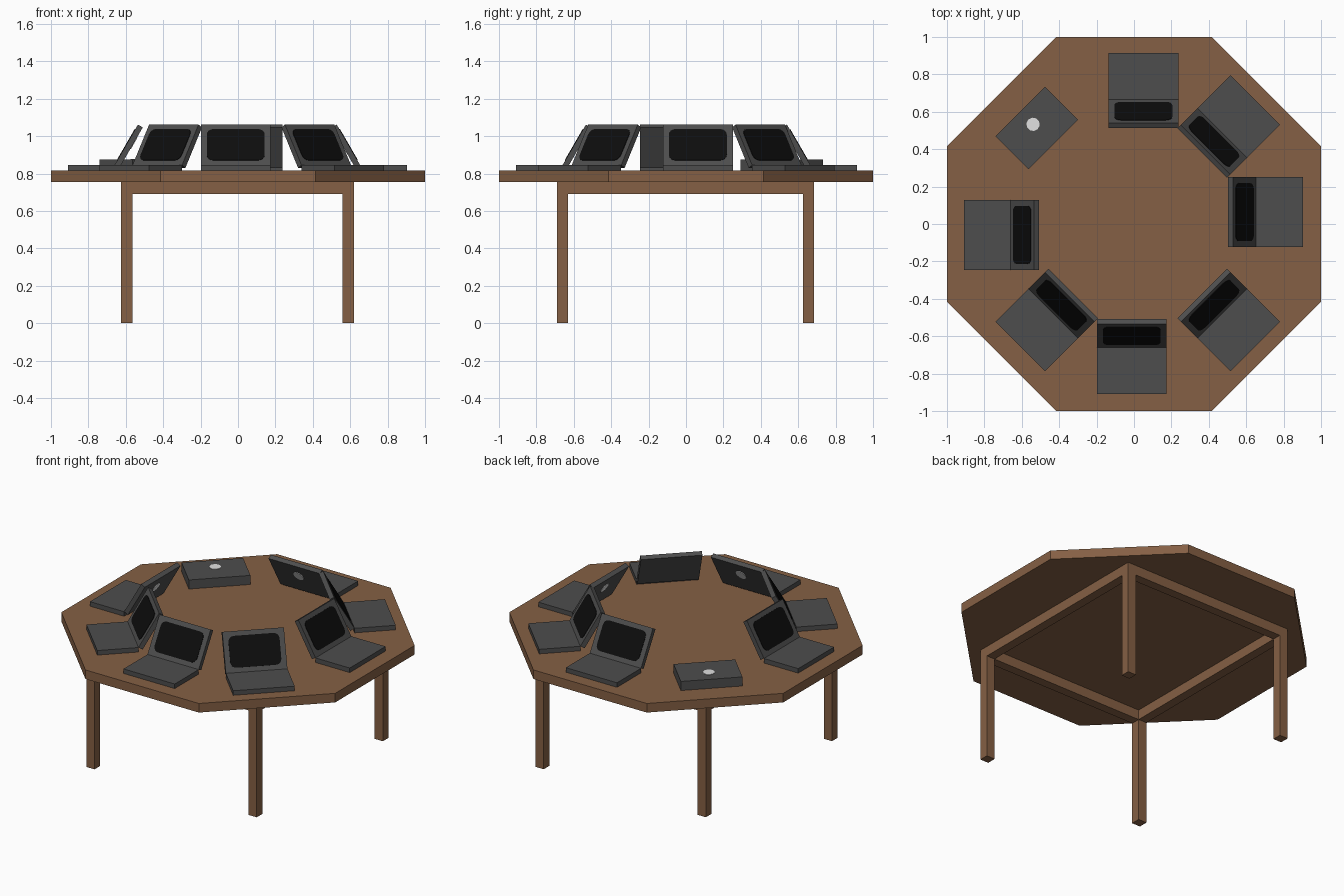
import bpy, bmesh
from math import radians, pi, cos, sin
from mathutils import Matrix, Vector

cube = bpy.data.objects.get("Cube")
if cube:
    bpy.data.objects.remove(cube, do_unlink=True)


def material(name, rgb):
    m = bpy.data.materials.new(name)
    m.use_nodes = True
    m.diffuse_color = (*rgb, 1)
    bsdf = m.node_tree.nodes["Principled BSDF"]
    bsdf.inputs["Base Color"].default_value = (*rgb, 1)
    bsdf.inputs["Roughness"].default_value = 0.7
    return m


WOOD = material("brown wood", (0.235, 0.117, 0.058))
GREY = material("dark grey casing", (0.075, 0.075, 0.075))
BLACK = material("black screen", (0.004, 0.004, 0.004))
WHITE = material("pale badge", (0.75, 0.75, 0.75))


def prism(name, outline, z0, z1, mat):
    """Extrude a flat outline from z0 up to z1 as a mesh."""
    bm = bmesh.new()
    base = bm.faces.new([bm.verts.new((x, y, z0)) for x, y in outline])
    top = bmesh.ops.extrude_face_region(bm, geom=[base])["geom"]
    verts = [v for v in top if isinstance(v, bmesh.types.BMVert)]
    bmesh.ops.translate(bm, verts=verts, vec=(0, 0, z1 - z0))
    bmesh.ops.recalc_face_normals(bm, faces=bm.faces)
    mesh = bpy.data.meshes.new(name)
    bm.to_mesh(mesh)
    bm.free()
    mesh.materials.append(mat)
    return mesh


def place(name, mesh, matrix=Matrix()):
    ob = bpy.data.objects.new(name, mesh)
    ob.matrix_world = matrix
    bpy.context.collection.objects.link(ob)
    return ob


def rect(x0, x1, y0, y1):
    return [(x0, y0), (x1, y0), (x1, y1), (x0, y1)]


def ring(n, r, cx=0, cy=0, turn=0.5):
    return [(cx + r * cos(2 * pi * (i + turn) / n),
             cy + r * sin(2 * pi * (i + turn) / n)) for i in range(n)]


def rounded_rect(w, h, r, cy, steps=4):
    pts = []
    for q, (sx, sy) in enumerate([(1, 1), (-1, 1), (-1, -1), (1, -1)]):
        for i in range(steps + 1):
            a = (q + i / steps) * pi / 2
            pts.append((sx * (w / 2 - r) + r * cos(a),
                        cy + sy * (h / 2 - r) + r * sin(a)))
    return pts


# Table: octagonal top, four legs and a frame of rails
UNDER, TOP, RAIL = 0.755, 0.815, 0.69
place("table_top", prism("table_top", ring(8, 1 / cos(pi / 8)), UNDER, TOP, WOOD))
X0, X1, Y0, Y1, W = -0.625, 0.62, -0.69, 0.685, 0.06
for side, x in (("right", X0), ("left", X1 - W)):
    for end, y in (("front", Y0), ("back", Y1 - W)):
        name = f"{end}_{side}_leg"
        place(name, prism(name, rect(x, x + W, y, y + W), 0, UNDER, WOOD))
    name = f"{side}_rail"
    place(name, prism(name, rect(x, x + W, Y0 + W, Y1 - W), RAIL, UNDER, WOOD))
for end, y in (("front", Y0), ("back", Y1 - W)):
    name = f"{end}_rail"
    place(name, prism(name, rect(X0 + W, X1 - W, y, y + W), RAIL, UNDER, WOOD))

# Laptop parts, shared by all laptops; the lid is drawn closed with its hinge at y = 0
WIDTH, DEPTH, THICK = 0.374, 0.25, 0.03
base = prism("laptop_base", rect(-WIDTH / 2, WIDTH / 2, -DEPTH / 2, DEPTH / 2), 0, THICK, GREY)
lid = prism("laptop_lid", rect(-WIDTH / 2, WIDTH / 2, 0, DEPTH), 0, THICK, GREY)
screen = prism("laptop_screen", rounded_rect(0.31, 0.192, 0.035, 0.125), -0.003, 0.001, BLACK)
badge = prism("lid_badge", ring(10, 0.036, 0, 0.153), THICK - 0.001, THICK + 0.003, WHITE)

# Laptops around the table: position, outward direction, opening angle, badge
laptops = [
    ("front", -0.012, -0.785, -90, 120, True),
    ("front_left", 0.56, -0.567, -45, 120, False),
    ("left", 0.778, 0.063, 0, 120, True),
    ("back_left", 0.56, 0.574, 45, 120, True),
    ("back", 0.05, 0.79, 90, 120, True),
    ("back_right", -0.52, 0.513, 135, 0, True),
    ("right", -0.785, -0.058, 180, 120, True),
    ("front_right", -0.52, -0.567, 225, 120, True),
]
for spot, x, y, facing, opening, has_badge in laptops:
    seat = Matrix.Translation((x, y, TOP)) @ Matrix.Rotation(radians(facing - 90), 4, "Z")
    hinge = (seat @ Matrix.Translation((0, -DEPTH / 2, THICK))
             @ Matrix.Rotation(radians(opening), 4, "X"))
    place(f"{spot}_laptop_base", base, seat)
    place(f"{spot}_laptop_lid", lid, hinge)
    if opening:
        place(f"{spot}_laptop_screen", screen, hinge)
    if has_badge:
        place(f"{spot}_lid_badge", badge, hinge)
